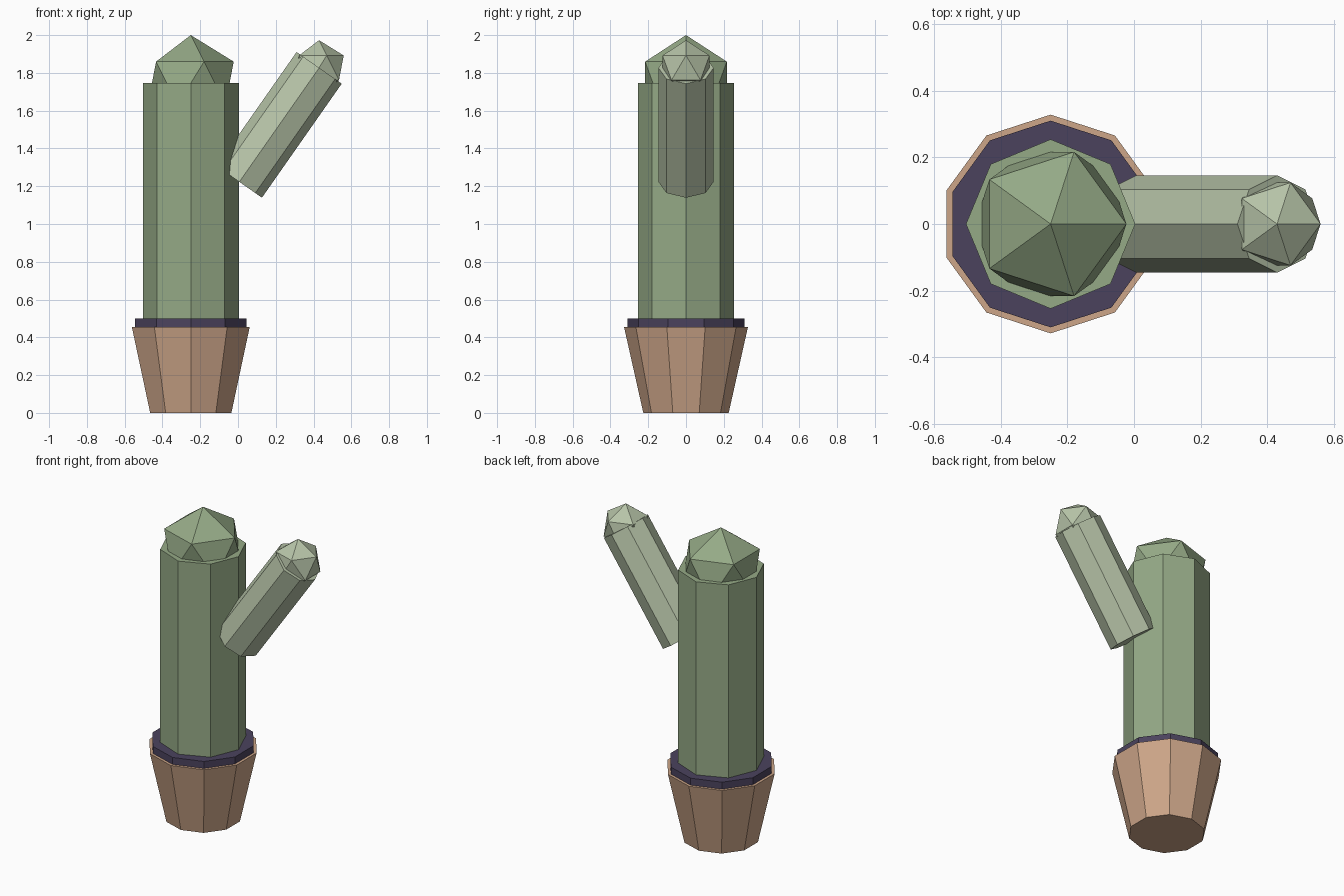
import bpy
from math import radians
from mathutils import Vector

if "Cube" in bpy.data.objects:
    bpy.data.objects.remove(bpy.data.objects["Cube"])

def material(name, rgb):
    m = bpy.data.materials.new(name)
    m.diffuse_color = (*rgb, 1)
    m.use_nodes = True
    m.node_tree.nodes["Principled BSDF"].inputs["Base Color"].default_value = m.diffuse_color
    return m

green = material("cactus_green", (0.30, 0.40, 0.24))
pale = material("pale_green", (0.47, 0.55, 0.39))
clay = material("clay", (0.61, 0.38, 0.25))
earth = material("earth", (0.07, 0.055, 0.11))

def finish(name, mat):
    ob = bpy.context.object
    ob.name = name
    ob.data.materials.append(mat)

def tapered(name, sides, r1, r2, base, length, mat, tilt=0):
    """Prism from base point, leaning towards +x by tilt degrees."""
    t = radians(tilt)
    axis = Vector((0, 0, 1))
    if tilt:
        from math import sin, cos
        axis = Vector((sin(t), 0, cos(t)))
    bpy.ops.mesh.primitive_cone_add(vertices=sides, radius1=r1, radius2=r2, depth=length,
                                    location=Vector(base) + axis * length / 2,
                                    rotation=(0, t, 0))
    finish(name, mat)

def tip(name, r, loc, mat):
    bpy.ops.mesh.primitive_ico_sphere_add(subdivisions=1, radius=r, location=loc)
    finish(name, mat)

X = -0.25
# Pot and soil
tapered("pot", 10, 0.226, 0.328, (X, 0, 0), 0.455, clay)
tapered("soil", 10, 0.31, 0.31, (X, 0, 0.41), 0.09, earth)

# Main stem with faceted crown
tapered("stem", 8, 0.254, 0.254, (X, 0, 0.48), 1.266, green)
tip("stem_crown", 0.254, (X, 0, 1.746), green)

# Leaning arm with faceted crown
tapered("arm", 8, 0.146, 0.146, (0.007, 0, 1.223), 0.737, pale, tilt=35)
tip("arm_crown", 0.146, (0.429, 0, 1.827), pale)
